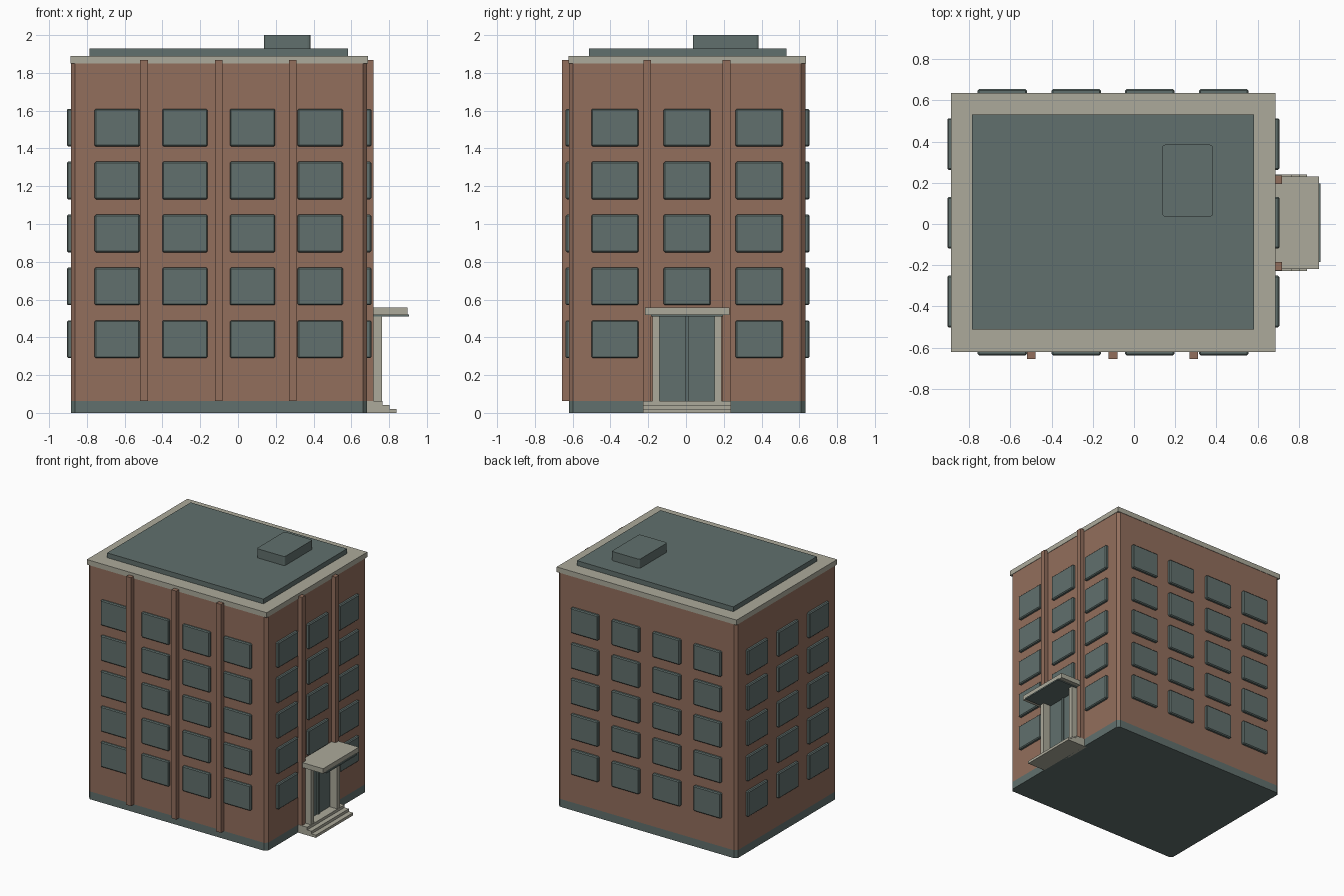
import bpy
import bmesh

cube = bpy.data.objects.get("Cube")
if cube:
    bpy.data.objects.remove(cube, do_unlink=True)


def material(name, rgb):
    m = bpy.data.materials.new(name)
    m.use_nodes = True
    m.diffuse_color = (*rgb, 1)
    m.node_tree.nodes["Principled BSDF"].inputs["Base Color"].default_value = (*rgb, 1)
    return m


BRICK = material("brick", (0.287, 0.156, 0.107))
SLATE = material("slate_green", (0.119, 0.162, 0.153))
STONE = material("pale_stone", (0.413, 0.402, 0.328))


def box(name, x, y, z, mat, bevel=0, upright_only=True, segments=1):
    """Box from (min, max) ranges, optionally with bevelled edges."""
    bm = bmesh.new()
    bmesh.ops.create_cube(bm, size=1)
    for v in bm.verts:
        v.co = [r[0] if c < 0 else r[1] for c, r in zip(v.co, (x, y, z))]
    if bevel:
        edges = [e for e in bm.edges if not upright_only
                 or abs(e.verts[0].co.z - e.verts[1].co.z) > 1e-4]
        bmesh.ops.bevel(bm, geom=edges, offset=bevel, segments=segments,
                        profile=0.5, affect='EDGES')
    mesh = bpy.data.meshes.new(name)
    bm.to_mesh(mesh)
    bm.free()
    mesh.materials.append(mat)
    obj = bpy.data.objects.new(name, mesh)
    bpy.context.collection.objects.link(obj)
    return obj


def around(c, width):
    return (c - width / 2, c + width / 2)


# Main block: wall extents are shared by the parts that attach to them
X0, X1, Y0, Y1 = -0.884, 0.684, -0.619, 0.632
BASE, EAVES = 0.062, 1.85
box("plinth", (X0, X1), (Y0, Y1), (0, BASE), SLATE, 0.022)
box("walls", (X0, X1), (Y0, Y1), (BASE, EAVES), BRICK, 0.022)
box("cornice", (X0 - 0.003, X1 + 0.003), (Y0 - 0.003, Y1 + 0.003), (EAVES, 1.89), STONE)
box("roof_deck", (-0.786, 0.582), (-0.513, 0.531), (1.88, 1.928), SLATE)
box("roof_hatch", (0.137, 0.383), (0.036, 0.385), (1.92, 2.0), SLATE, 0.015, segments=3)

# Windows: five floors on all four sides, the door replaces one
DEPTH, IN = 0.022, 0.02
for floor in range(5):
    z = around(0.39 + 0.28 * floor, 0.2)
    for col in range(4):
        x = around(-0.639 + 0.358 * col, 0.24)
        box("window_front", x, (Y0 - DEPTH + 0.004, Y0 + IN), z, SLATE, 0.007, False)
        box("window_back", x, (Y1 - IN, Y1 + DEPTH), z, SLATE, 0.007, False)
    for col in range(3):
        y = around(-0.376 + 0.382 * col, 0.25)
        box("window_left_end", (X0 - DEPTH, X0 + IN), y, z, SLATE, 0.007, False)
        if floor or col != 1:
            box("window_right_end", (X1 - IN, X1 + DEPTH), y, z, SLATE, 0.007, False)

# Brick pilasters
for c in (-0.498, -0.102, 0.29):
    box("pilaster_front", around(c, 0.042), (-0.656, Y0 + IN), (BASE, 1.868), BRICK)
for c in (-0.205, 0.215):
    box("pilaster_end", (X1 - IN, 0.718), around(c, 0.042), (BASE, 1.868), BRICK)

# Entrance
MID = 0.006
for i, reach in enumerate((0.84, 0.802, 0.764)):
    box("entrance_step", (X1 - IN, reach), around(MID, 0.466),
        (0.021 * i, 0.021 * (i + 1)), STONE)
box("door_panel", (X1 - IN, 0.695), around(MID, 0.3), (BASE, 0.515), SLATE)
box("door_mullion", (X1, 0.705), around(MID, 0.02), (BASE, 0.515), SLATE)
for side in (-1, 1):
    box("porch_post", (0.7, 0.762), around(MID + side * 0.164, 0.037), (BASE, 0.52), STONE)
box("canopy_soffit", (X1 - IN, 0.905), around(MID, 0.38), (0.511, 0.522), SLATE)
box("canopy", (X1 - IN, 0.897), around(MID, 0.447), (0.519, 0.558), STONE)
